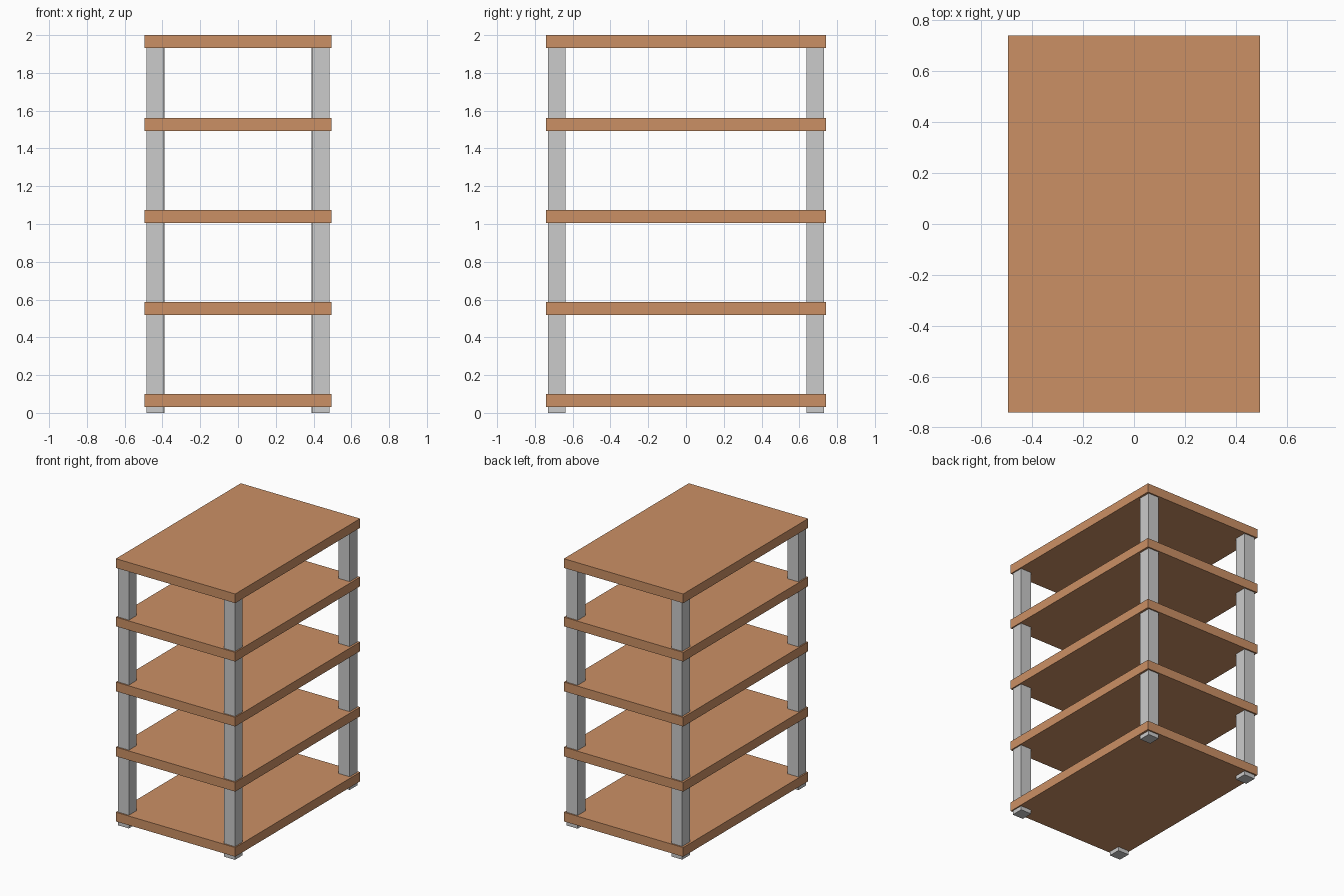
import bpy

if "Cube" in bpy.data.objects:
    bpy.data.objects.remove(bpy.data.objects["Cube"])

wood = bpy.data.materials.new("wood")
wood.diffuse_color = (0.6, 0.28, 0.13, 1)
wood.use_nodes = True
wood.node_tree.nodes["Principled BSDF"].inputs["Base Color"].default_value = wood.diffuse_color


def box(name, center, size, material=None):
    bpy.ops.mesh.primitive_cube_add(size=1, location=center)
    obj = bpy.context.object
    obj.name = name
    obj.scale = size
    bpy.ops.object.transform_apply(location=False, rotation=False, scale=True)
    if material:
        obj.data.materials.append(material)
    return obj


# Five wooden shelves, given by the height of their top faces
THICK = 0.069
for i, top in enumerate((0.099, 0.587, 1.075, 1.562, 2.0)):
    box(f"shelf_{i + 1}", (0, 0, top - THICK / 2), (0.99, 1.48, THICK), wood)

# Four corner posts from the floor into the top shelf; back pair sits slightly inward
POST, POST_H = 0.091, 1.96
for depth, y, x in (("front", -0.684, 0.44), ("back", 0.684, 0.434)):
    for side, s in (("left", -1), ("right", 1)):
        box(f"{depth}_{side}_post", (s * x, y, POST_H / 2), (POST, POST, POST_H))
